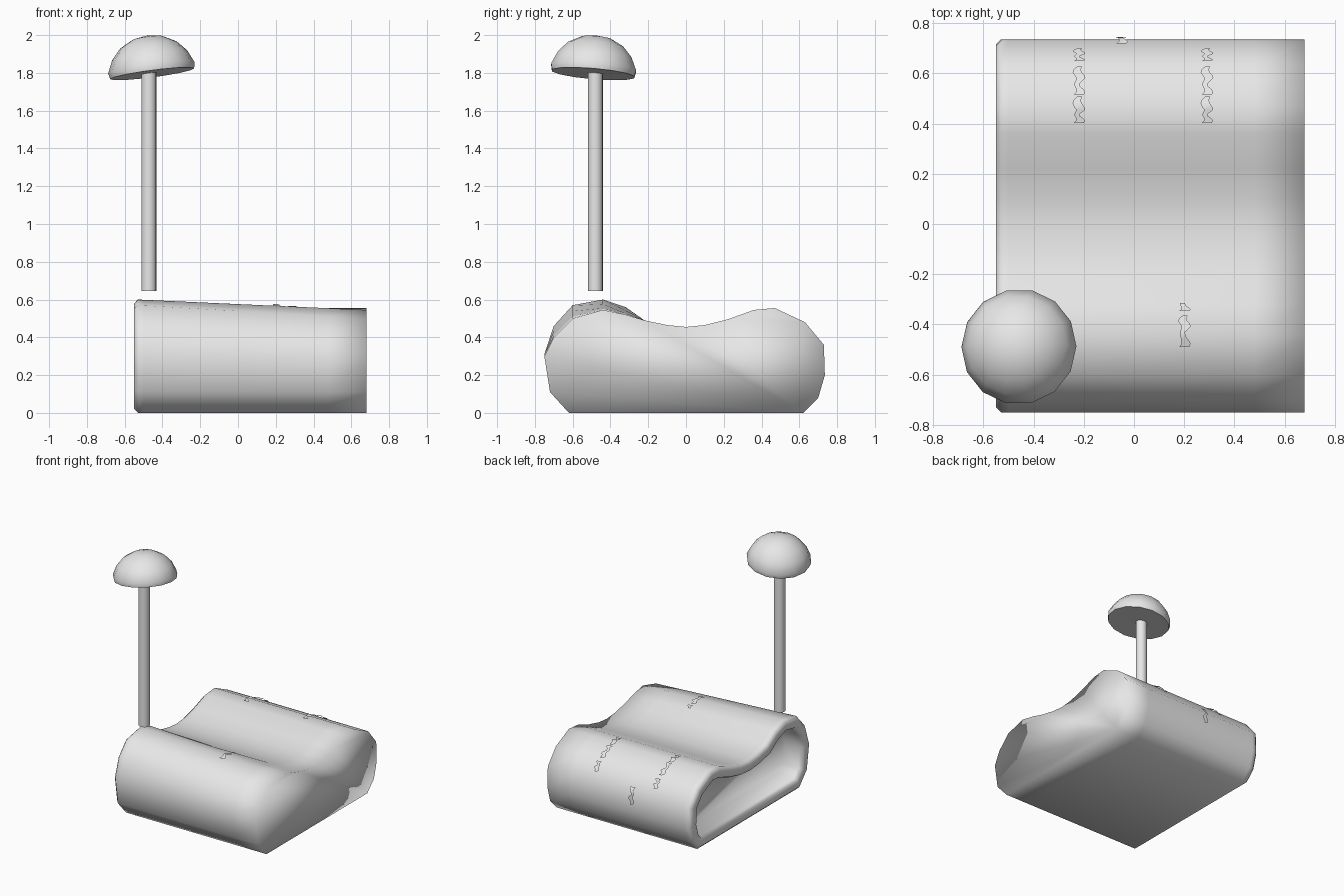
import bpy, bmesh, math
from mathutils import Vector, Matrix

cube = bpy.data.objects.get("Cube")
if cube:
    bpy.data.objects.remove(cube, do_unlink=True)

grey = bpy.data.materials.new("plain grey")
grey.use_nodes = True
grey.diffuse_color = (0.8, 0.8, 0.8, 1)
grey.node_tree.nodes["Principled BSDF"].inputs["Base Color"].default_value = (0.8, 0.8, 0.8, 1)


def finish(bm, name, angle):
    """Turn a bmesh into a smooth-shaded object."""
    mesh = bpy.data.meshes.new(name)
    bm.to_mesh(mesh)
    bm.free()
    mesh.materials.append(grey)
    obj = bpy.data.objects.new(name, mesh)
    bpy.context.collection.objects.link(obj)
    bpy.ops.object.select_all(action='DESELECT')
    obj.select_set(True)
    bpy.context.view_layer.objects.active = obj
    bpy.ops.object.shade_smooth_by_angle(angle=math.radians(angle))
    return obj


# Side outline of the body: y, z, extra height gained toward the -x end
OUTLINE = [(-.62, 0, 0), (-.72, .11, 0), (-.75, .30, .01), (-.70, .40, .06),
           (-.60, .50, .07), (-.44, .545, .055), (-.32, .52, .04), (-.22, .49, 0),
           (-.10, .465, 0), (0, .455, 0), (.10, .465, 0), (.22, .495, 0),
           (.36, .545, 0), (.47, .555, 0), (.63, .48, 0), (.73, .36, 0),
           (.735, .20, 0), (.70, .08, 0), (.62, 0, 0)]
LEFT, RIGHT = -.53, .68


def outline_point(x, i):
    y, z, lift = OUTLINE[i]
    return Vector((x, y, z + lift * (RIGHT - x) / (RIGHT - LEFT)))


def body():
    bm = bmesh.new()
    n = len(OUTLINE)
    rings = [[bm.verts.new(outline_point(x, i)) for i in range(n)]
             for x in (LEFT, -.5, 0, .48, RIGHT)]
    for a, b in zip(rings, rings[1:]):
        for i in range(n):
            j = (i + 1) % n
            bm.faces.new((a[i], a[j], b[j], b[i]))
    end = bm.faces.new(rings[0])
    bm.faces.new(rings[-1])
    bmesh.ops.recalc_face_normals(bm, faces=bm.faces[:])
    # Rounded lip, flat rim and recess in the open end
    for thickness, depth in ((.02, .02), (.055, 0), (.015, -.03), (.015, -.12)):
        bmesh.ops.inset_region(bm, faces=[end], thickness=thickness, depth=depth,
                               use_even_offset=True)
    finish(bm, "cushion_body", 180)


def wavy_strip(name, x, start, stop, steps=10):
    """Thin wavy plate laid just above the body along its outline."""
    bm = bmesh.new()
    pairs = []
    for k in range(steps + 1):
        u = start + (stop - start) * k / steps
        i = min(int(u), len(OUTLINE) - 2)
        a, b = outline_point(x, i), outline_point(x, i + 1)
        d = (b - a).normalized()
        p = a.lerp(b, u - i) + Vector((0, -d.z, d.y)) * .012
        p.x += .008 * math.sin(k * 1.3)
        half = .015 + .005 * math.cos(k * .9)
        pairs.append([bm.verts.new(p + Vector((s * half, 0, 0))) for s in (-1, 1)])
    for (a, b), (c, d) in zip(pairs, pairs[1:]):
        bm.faces.new((a, b, d, c))
    finish(bm, name, 180)


def post():
    bm = bmesh.new()
    low, high = .645, 1.82
    bmesh.ops.create_cone(bm, cap_ends=True, segments=16, radius1=.04, radius2=.04,
                          depth=high - low,
                          matrix=Matrix.Translation((-.472, -.48, (low + high) / 2)))
    finish(bm, "post", 40)


def dome():
    bm = bmesh.new()
    curve = [(0, .185), (.08, .172), (.15, .135), (.20, .08), (.231, .012),
             (.224, -.02), (0, -.015)]
    verts = [bm.verts.new((r, 0, z)) for r, z in curve]
    edges = [bm.edges.new(pair) for pair in zip(verts, verts[1:])]
    bmesh.ops.spin(bm, geom=verts + edges, axis=(0, 0, 1), cent=(0, 0, 0),
                   angle=math.tau, steps=14, use_merge=True)
    bmesh.ops.remove_doubles(bm, verts=bm.verts[:], dist=.0005)
    bmesh.ops.recalc_face_normals(bm, faces=bm.faces[:])
    obj = finish(bm, "dome_cap", 50)
    # Slight lean of the dome
    lean = Vector((0, 0, 1)).rotation_difference(Vector((-.13, .085, 1)))
    obj.rotation_euler = lean.to_euler()
    obj.location = (-.457, -.49, 1.815)


body()
post()
dome()
for side, x in (("left", .29), ("right", -.22)):
    for k, (a, b) in enumerate(((12.4, 13.2), (13.25, 13.95), (14.1, 14.6))):
        wavy_strip(f"back_{side}_strip_{k + 1}", x, a, b)
wavy_strip("front_strip", .20, 4.7, 5.6)
wavy_strip("front_dot", .20, 5.75, 6.0, 4)
wavy_strip("back_centre_strip", -.05, 14.8, 15.6)
